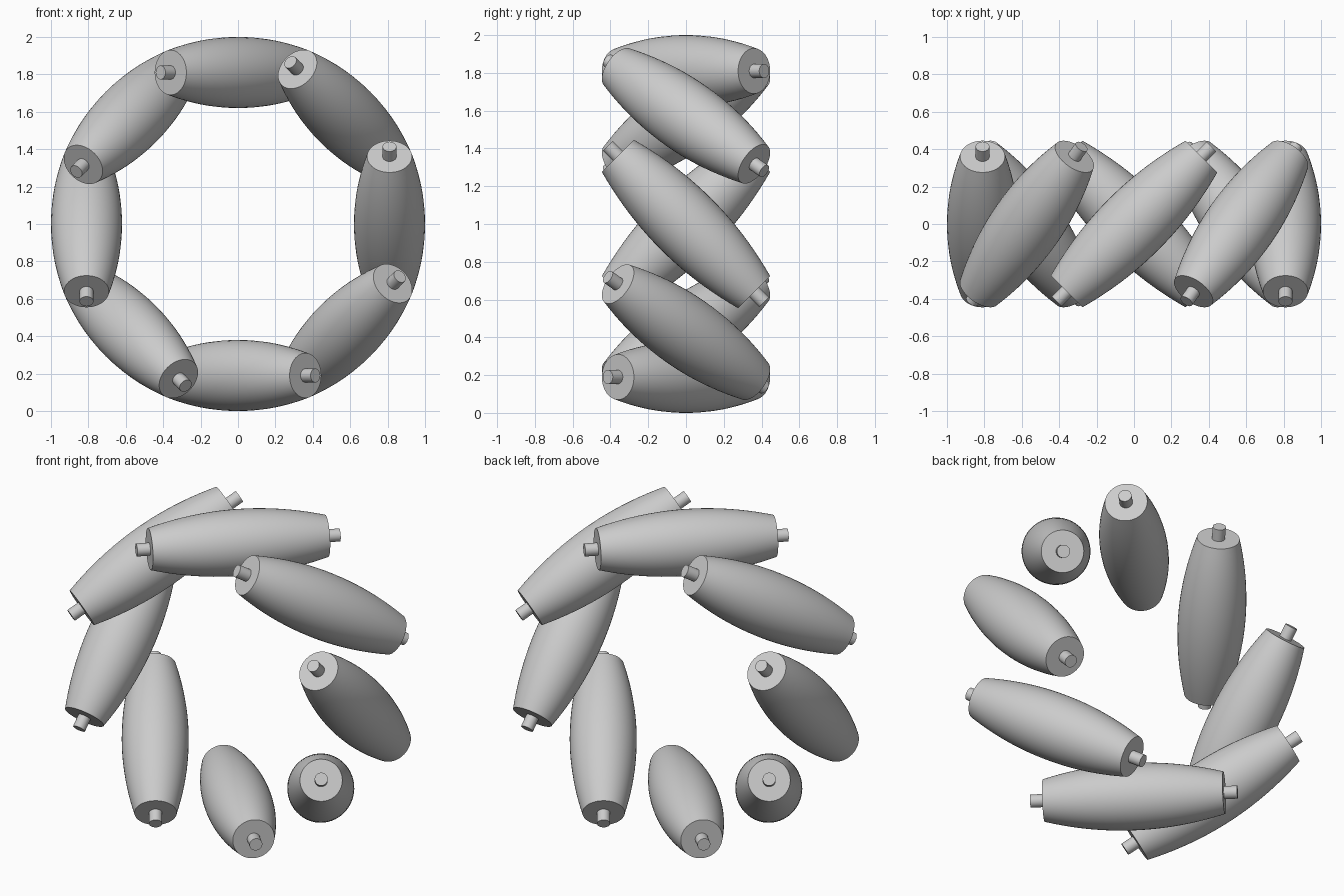
import bpy, bmesh, math
from mathutils import Matrix, Vector

cube = bpy.data.objects.get("Cube")
if cube:
    bpy.data.objects.remove(cube, do_unlink=True)

COUNT, SIDES, STEPS = 8, 48, 20
RING = 0.81                                  # wheel centre to roller axis
BELLY, END, HALF = 0.19, 0.12, 0.51          # barrel radii and half length
PIN_R, PIN_HALF = 0.037, 0.585

grey = bpy.data.materials.new("plain grey")
grey.use_nodes = True
colour = (0.6, 0.6, 0.6, 1)
grey.diffuse_color = colour
grey.node_tree.nodes["Principled BSDF"].inputs["Base Color"].default_value = colour


def lathe(name, profile):
    """Closed solid of revolution about z from (radius, height) pairs."""
    bm = bmesh.new()
    rings = []
    for r, z in profile:
        rings.append([bm.verts.new((r * math.cos(a), r * math.sin(a), z))
                      for a in (math.tau * i / SIDES for i in range(SIDES))])
    for low, high in zip(rings, rings[1:]):
        for i in range(SIDES):
            j = (i + 1) % SIDES
            bm.faces.new((low[i], low[j], high[j], high[i]))
    bm.faces.new(rings[0][::-1])
    bm.faces.new(rings[-1])
    mesh = bpy.data.meshes.new(name)
    bm.to_mesh(mesh)
    bm.free()
    mesh.materials.append(grey)
    return mesh


# Barrel bulges so the skewed rollers together trace a round wheel
steps = [2 * i / STEPS - 1 for i in range(STEPS + 1)]
barrel = lathe("roller", [(BELLY - (BELLY - END) * t * t, HALF * t) for t in steps])

# Short axle stub poking out of each barrel end
stub = lathe("axle_pin", [(PIN_R, HALF - 0.03), (PIN_R, PIN_HALF)])

# Rollers lie at 45 degrees to the wheel axis, spaced evenly around it
skew = Vector((1, 1, 0)).to_track_quat('Z', 'Y').to_matrix().to_4x4()
flip = Matrix.Rotation(math.pi, 4, 'X')
bpy.ops.object.select_all(action='DESELECT')
for k in range(COUNT):
    place = (Matrix.Translation((0, 0, 1)) @ Matrix.Rotation(math.tau * k / COUNT, 4, 'Y')
             @ Matrix.Translation((0, 0, RING)) @ skew)
    for name, mesh, pose in ((f"roller_{k + 1}", barrel, place),
                             (f"rear_axle_pin_{k + 1}", stub, place),
                             (f"front_axle_pin_{k + 1}", stub, place @ flip)):
        ob = bpy.data.objects.new(name, mesh)
        bpy.context.collection.objects.link(ob)
        ob.matrix_world = pose
        ob.select_set(True)
        bpy.context.view_layer.objects.active = ob

bpy.ops.object.shade_smooth_by_angle(angle=math.radians(35))
